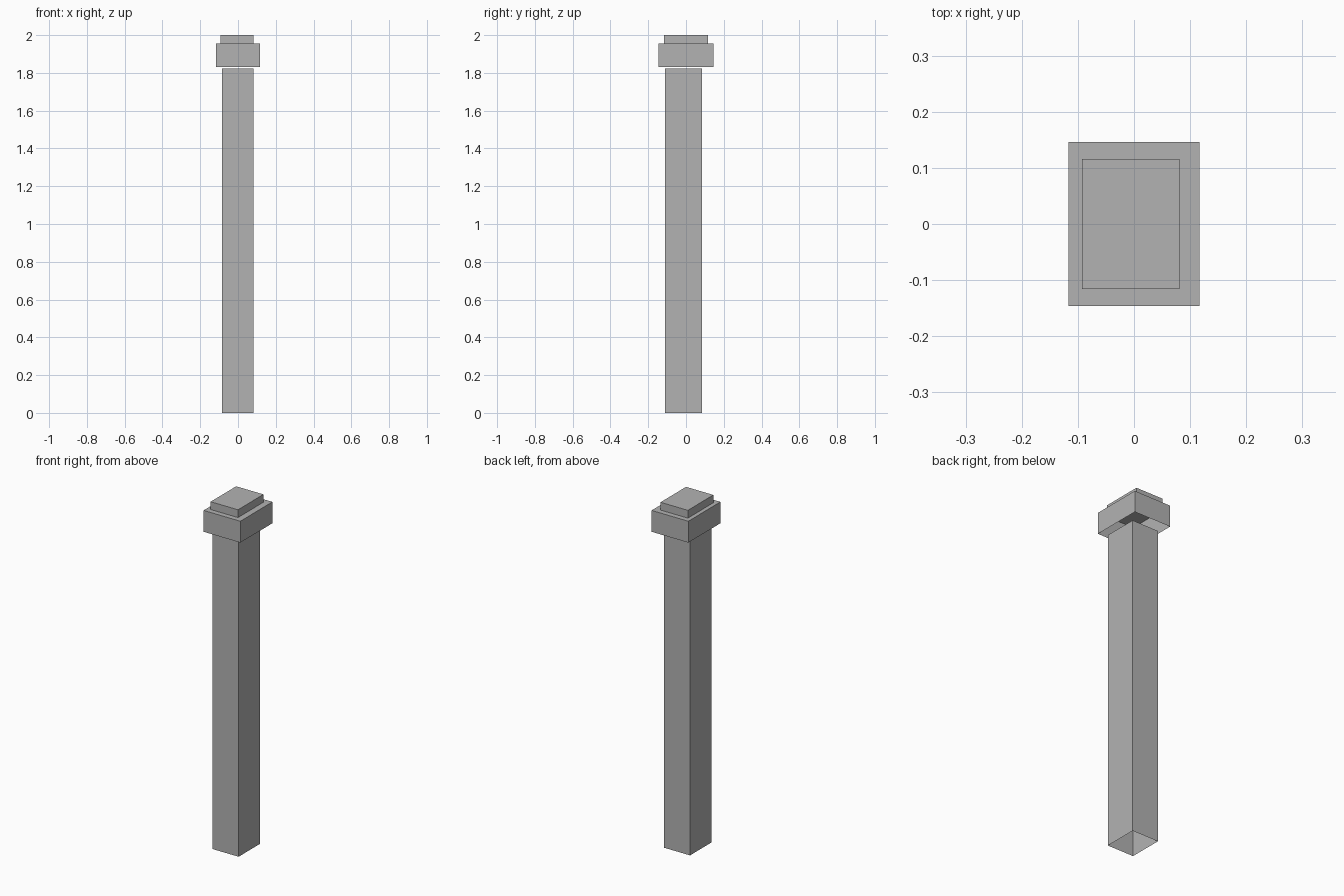
import bpy
import bmesh
from mathutils import Vector

cube = bpy.data.objects.get("Cube")
if cube:
    bpy.data.objects.remove(cube, do_unlink=True)

# One plain stone grey
stone = bpy.data.materials.new("stone_grey")
stone.use_nodes = True
grey = (0.45, 0.45, 0.45, 1)
stone.diffuse_color = grey
stone.node_tree.nodes["Principled BSDF"].inputs["Base Color"].default_value = grey


def hollow_box(name, low, high):
    """Box shell with a roof and four walls, open underneath."""
    low, high = Vector(low), Vector(high)
    size, centre = high - low, (low + high) / 2
    bm = bmesh.new()
    bmesh.ops.create_cube(bm, size=1)
    floor = [f for f in bm.faces if f.normal.z < -0.5]
    bmesh.ops.delete(bm, geom=floor, context="FACES_ONLY")
    for v in bm.verts:
        v.co = v.co * size + centre
    mesh = bpy.data.meshes.new(name)
    bm.to_mesh(mesh)
    bm.free()
    mesh.materials.append(stone)
    obj = bpy.data.objects.new(name, mesh)
    bpy.context.collection.objects.link(obj)
    return obj


# Tall shaft, wide crown block just above it, thin cap on top
hollow_box("shaft", (-0.086, -0.11, 0), (0.081, 0.086, 1.822))
hollow_box("crown_block", (-0.117, -0.146, 1.832), (0.117, 0.146, 1.955))
hollow_box("cap", (-0.093, -0.116, 1.955), (0.081, 0.116, 2))
